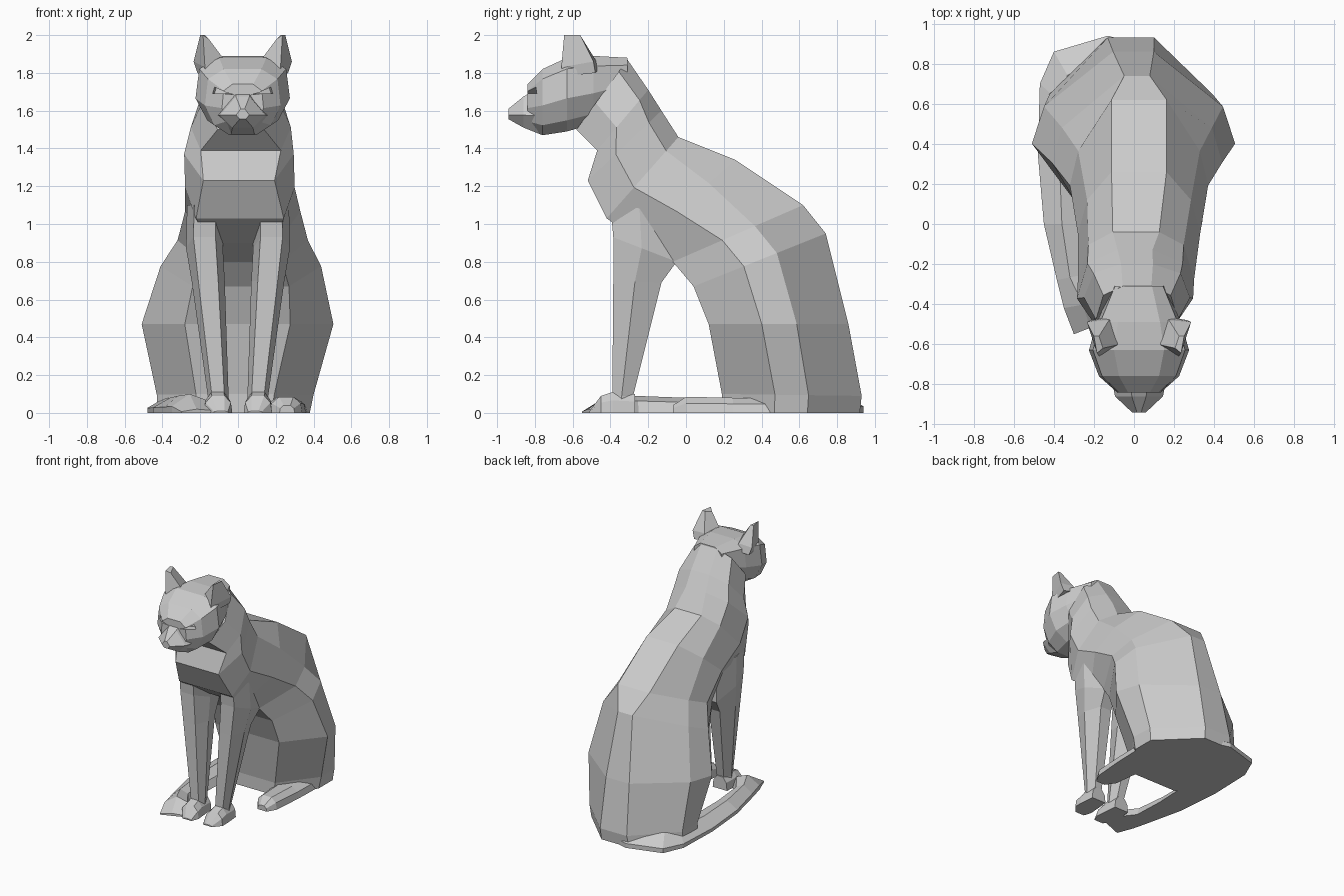
import bpy
import bmesh
from mathutils import Vector

cube = bpy.data.objects.get("Cube")
if cube:
    bpy.data.objects.remove(cube, do_unlink=True)

grey = bpy.data.materials.new("plain_grey")
grey.use_nodes = True
tone = (.6, .6, .6, 1)
grey.diffuse_color = tone
grey.node_tree.nodes["Principled BSDF"].inputs["Base Color"].default_value = tone


def loft(name, rings):
    """Skin a list of equal-sized point rings into a closed flat-faced solid."""
    bm = bmesh.new()
    loops = [[bm.verts.new(point) for point in ring] for ring in rings]
    count = len(loops[0])
    for low, high in zip(loops, loops[1:]):
        for i in range(count):
            j = (i + 1) % count
            bm.faces.new((low[i], low[j], high[j], high[i]))
    bm.faces.new(loops[0][::-1])
    bm.faces.new(loops[-1])
    bmesh.ops.recalc_face_normals(bm, faces=bm.faces)
    mesh = bpy.data.meshes.new(name)
    bm.to_mesh(mesh)
    bm.free()
    mesh.materials.append(grey)
    obj = bpy.data.objects.new(name, mesh)
    bpy.context.collection.objects.link(obj)
    return obj


def section(front, back, left, right, outline):
    """Cross-section between a front and a back (y, z) point; outline holds (depth, width) pairs."""
    front, back = Vector(front), Vector(back)
    middle, half = (left + right) / 2, (right - left) / 2
    ring = []
    for side, pairs in ((1, outline), (-1, outline[::-1])):
        for depth, width in pairs:
            y, z = front.lerp(back, depth)
            ring.append((middle + side * half * width, y, z))
    return ring


# Torso: haunches, back, chest and neck; after the extents come the chest flatness,
# the rear corner (depth, width) and the spine flatness
HAUNCH, WITHERS = (.63, .88), (.83, .82)
torso_rings = [
    ((.19, 0), (.92, 0), -.43, .38, .5, (.62, 1), .3),
    ((.19, .1), (.93, .09), -.43, .40, .5, (.62, .98), .28),
    ((.12, .47), (.86, .47), -.51, .505, .55, HAUNCH, .2),
    ((.04, .67), (.74, .95), -.41, .44, .6, HAUNCH, .15),
    ((-.07, .8), (.62, 1.1), -.32, .37, .6, HAUNCH, .4),
    ((-.24, .9), (.26, 1.34), -.28, .33, .6, (.72, .85), .45),
    ((-.42, 1.03), (-.04, 1.46), -.28, .3, .8, WITHERS, .4),
    ((-.52, 1.23), (-.13, 1.6), -.285, .295, .65, WITHERS, .3),
    ((-.47, 1.39), (-.2, 1.71), -.25, .28, .8, WITHERS, .3),
    ((-.58, 1.5), (-.31, 1.87), -.19, .22, .6, WITHERS, .35),
]
loft("torso", [section(*ring, [(0, chest), (.38, 1), corner, (1, spine)])
               for *ring, chest, corner, spine in torso_rings])

# Head: sections from the nape to the brow, each bottom and top in z
SKULL = [(0, .35), (.15, .75), (.45, 1), (.85, .92), (1, .5)]
skull_rings = [
    (-.31, 1.62, 1.88, .13),
    (-.49, 1.53, 1.89, .21),
    (-.63, 1.49, 1.88, .25),
    (-.76, 1.47, 1.82, .2),
    (-.84, 1.51, 1.74, .11),
]
MID = .025
head = loft("head", [section((y, low), (y, high), MID - half, MID + half, SKULL)
                     for y, low, high, half in skull_rings])

# Muzzle with a nose ridge and blunt tip
MUZZLE = [(0, .45), (.4, 1), (1, .3)]
muzzle_rings = [(-.76, 1.47, 1.73, .14), (-.86, 1.51, 1.675, .12), (-.94, 1.555, 1.61, .035)]
loft("muzzle", [section((y, low), (y, high), MID - half, MID + half, MUZZLE)
                for y, low, high, half in muzzle_rings])


def mirrored(points, side, middle):
    return [(middle + side * x, y, z) for x, y, z in points]


for side, word in ((1, "left"), (-1, "right")):
    # Slanted eye sockets, cut under the brow
    socket = loft(word + "_socket_cutter", [
        mirrored([(.03, -.95, 1.67), (.18, -.95, 1.74), (.2, -.95, 1.69)], side, MID),
        mirrored([(.05, -.79, 1.69), (.14, -.75, 1.72), (.15, -.75, 1.69)], side, MID)])
    socket.hide_render = True
    socket.hide_set(True)
    cut = head.modifiers.new(word + "_eye", "BOOLEAN")
    cut.operation = "DIFFERENCE"
    cut.object = socket

    # Ears: four-sided, narrowing to a blunt tip
    loft(word + "_ear", [
        mirrored([(.07, -.6, 1.8), (.13, -.46, 1.82), (.24, -.48, 1.8), (.2, -.66, 1.78)], side, MID),
        mirrored([(.09, -.6, 1.86), (.15, -.48, 1.87), (.26, -.49, 1.86), (.2, -.66, 1.83)], side, MID),
        mirrored([(.18, -.62, 1.98), (.2, -.56, 2), (.225, -.56, 2), (.21, -.645, 2)], side, MID)])

    # Front legs: upper arm tapering to the ankle
    LEG = [(0, .6), (.45, 1), (1, .55)]
    STANCE = side * .02
    leg_rings = [
        ((-.4, 1.1), (-.06, 1.1), .06, .25),
        ((-.385, .93), (-.05, .8), .06, .255),
        ((-.385, .7), (-.13, .69), .05, .225),
        ((-.39, .09), (-.28, .09), .03, .14),
        ((-.4, 0), (-.27, 0), .03, .145),
    ]
    loft(word + "_front_leg", [mirrored(section(*ring, LEG), side, STANCE) for ring in leg_rings])

    # Front paws: low wedges that drop towards the toes
    PAW = [(0, 1), (.6, .9), (1, .45)]
    paw_rings = [(-.27, .1, .025, .15), (-.39, .11, .015, .16), (-.45, .09, .01, .16), (-.51, .01, .03, .11)]
    loft(word + "_front_paw", [mirrored(section((y, 0), (y, top), inner, outer, PAW), side, STANCE)
                               for y, top, inner, outer in paw_rings])

# Hind foot showing beside the left haunch
foot_rings = [(.6, .08, .1, .37), (.25, .08, .14, .36), (.0, .085, .17, .34), (-.07, .04, .22, .3)]
loft("left_hind_foot", [section((y, 0), (y, top), inner, outer, PAW)
                        for y, top, inner, outer in foot_rings])

# Tail: wraps from the rump along the right side and flares against the paw;
# inner and outer edges on the floor, then height
tail_edges = [
    ((.1, .7), (.08, .88), .09),
    ((-.1, .7), (-.13, .94), .1),
    ((-.25, .6), (-.4, .86), .1),
    ((-.25, .5), (-.47, .7), .09),
    ((-.24, .25), (-.48, .35), .075),
    ((-.25, .0), (-.45, .0), .08),
    ((-.24, -.25), (-.385, -.28), .09),
    ((-.14, -.38), (-.35, -.42), .1),
    ((-.12, -.48), (-.3, -.55), .02),
]
tail_rings = []
for inner, outer, top in tail_edges:
    inner, outer = Vector(inner), Vector(outer)
    tail_rings.append([(*inner, 0), (*inner.lerp(outer, .15), top * .7),
                       (*inner.lerp(outer, .55), top), (*outer, top * .35), (*outer, 0)])
loft("tail", tail_rings)
